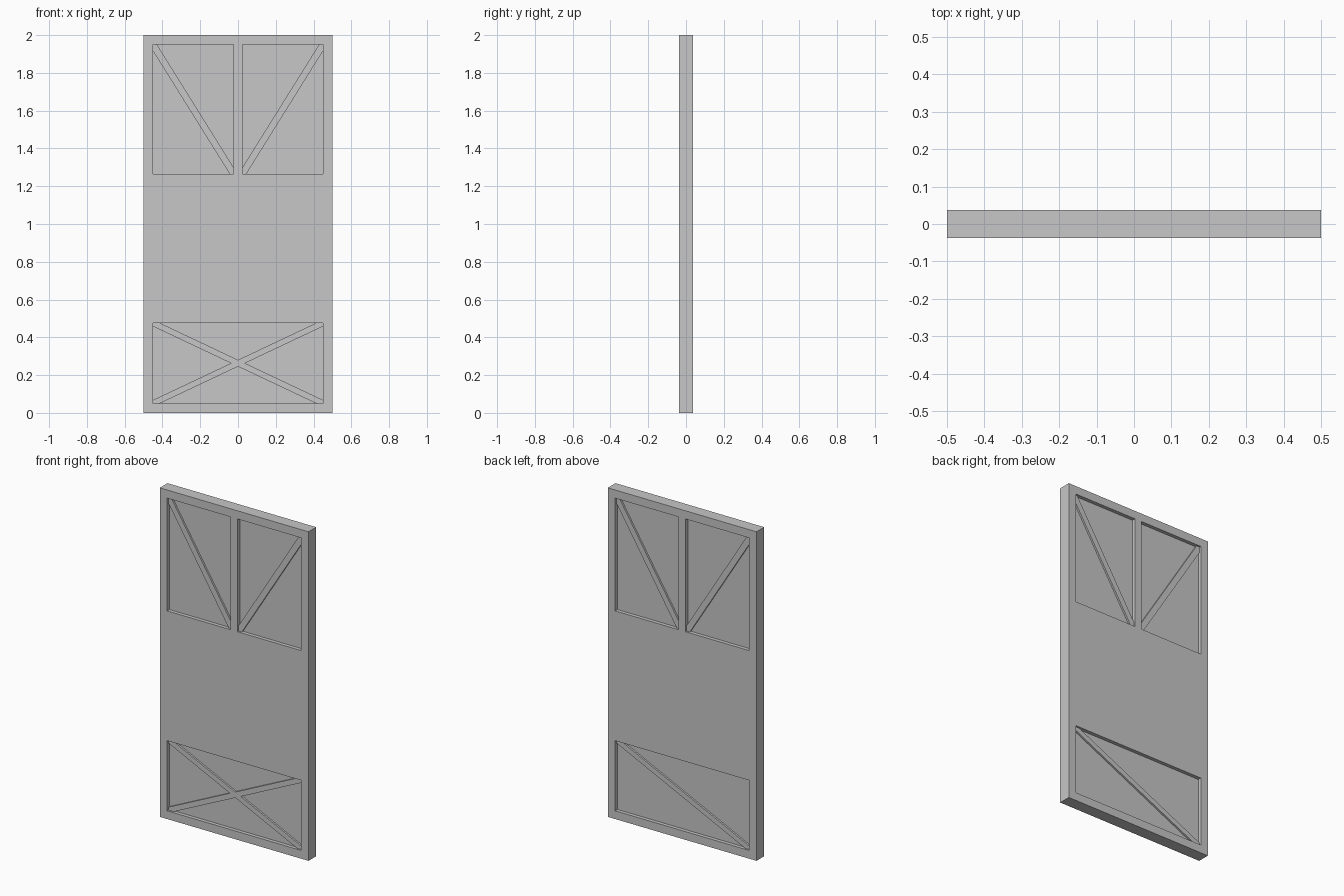
import bpy, bmesh

old = bpy.data.objects.get("Cube")
if old:
    bpy.data.objects.remove(old, do_unlink=True)

HALF = 0.037        # half the door thickness
RECESS = 0.022      # depth of the sunken panels
BRACE_DROP = 0.011  # brace face below the door face

GREY = (0.57, 0.57, 0.57, 1)
grey = bpy.data.materials.new("plain_grey")
grey.use_nodes = True
grey.diffuse_color = GREY
grey.node_tree.nodes["Principled BSDF"].inputs["Base Color"].default_value = GREY


def prism(name, outline, y0, y1):
    """Extrude an x-z outline from y0 to y1."""
    bm = bmesh.new()
    face = bm.faces.new([bm.verts.new((x, y0, z)) for x, z in outline])
    out = bmesh.ops.extrude_face_region(bm, geom=[face])
    moved = [v for v in out["geom"] if isinstance(v, bmesh.types.BMVert)]
    bmesh.ops.translate(bm, verts=moved, vec=(0, y1 - y0, 0))
    bmesh.ops.recalc_face_normals(bm, faces=bm.faces)
    mesh = bpy.data.meshes.new(name)
    bm.to_mesh(mesh)
    bm.free()
    mesh.materials.append(grey)
    obj = bpy.data.objects.new(name, mesh)
    bpy.context.collection.objects.link(obj)
    return obj


def rect(x0, x1, z0, z1):
    return [(x0, z0), (x1, z0), (x1, z1), (x0, z1)]


def diagonal(x0, x1, z0, z1, dx, dz):
    """Strip from corner (x0, z0) to corner (x1, z1), filling both corners."""
    sx = 1 if x1 > x0 else -1
    return [(x0, z0), (x0 + sx * dx, z0), (x1, z1 - dz),
            (x1, z1), (x1 - sx * dx, z1), (x0, z0 + dz)]


# Panels: outline bounds, then braces with their corner cuts and sides
FRONT, BACK = (-1, "front_"), (1, "back_")
UPPER_Z = (1.265, 1.95)
LOWER_Z = (0.05, 0.476)
panels = {
    "upper_left": (0.023, 0.45, *UPPER_Z),
    "upper_right": (-0.45, -0.023, *UPPER_Z),
    "lower": (-0.45, 0.45, *LOWER_Z),
}
braces = {
    "upper_left_brace": ((0.023, 0.45, *UPPER_Z, 0.021, 0.034), (FRONT, BACK)),
    "upper_right_brace": ((-0.023, -0.45, *UPPER_Z, 0.021, 0.034), (FRONT, BACK)),
    "lower_rising_brace": ((-0.45, 0.45, *LOWER_Z, 0.036, 0.018), (FRONT, BACK)),
    "lower_falling_brace": ((0.45, -0.45, *LOWER_Z, 0.036, 0.018), (FRONT,)),
}

# Door slab with panels sunk into both sides
door = prism("door_slab", rect(-0.5, 0.5, 0, 2), -HALF, HALF)
bpy.context.view_layer.objects.active = door
for name, bounds in panels.items():
    for side in (-1, 1):
        cutter = prism(name + "_cutter", rect(*bounds),
                       side * (HALF - RECESS), side * (HALF + 0.1))
        cutter.hide_render = True
        mod = door.modifiers.new("sink_panel", "BOOLEAN")
        mod.operation = "DIFFERENCE"
        mod.solver = "EXACT"
        mod.object = cutter
        bpy.ops.object.modifier_apply(modifier=mod.name)
        bpy.data.objects.remove(cutter, do_unlink=True)

# Diagonal braces
for name, (shape, sides) in braces.items():
    for side, label in sides:
        prism(label + name, diagonal(*shape),
              side * (HALF - RECESS - 0.004), side * (HALF - BRACE_DROP))
